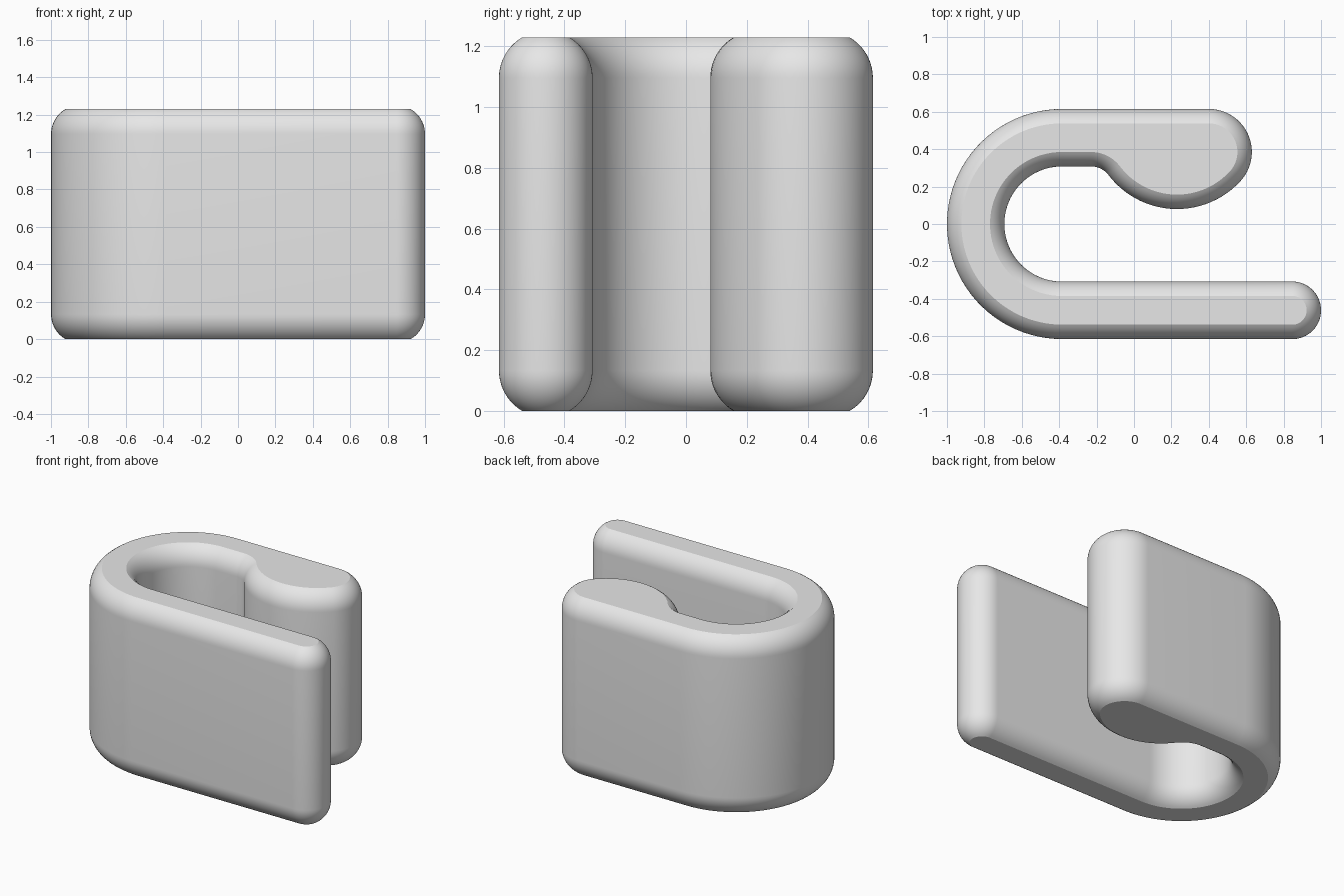
import bpy, bmesh
from math import sin, cos, pi, atan2, radians

cube = bpy.data.objects.get("Cube")
if cube:
    bpy.data.objects.remove(cube, do_unlink=True)

HEIGHT = 1.23
OUTER, INNER = 0.615, 0.308      # radii of the bend
ROUND = 0.154                    # radius of the rim rounding
BEND = (-0.385, 0)
TIP = (0.846, -0.4615)
FILLET = (-0.23, 0.19)
BULGE = (0.23, 0.54)
NOSE = (0.40, 0.385)


def direction(a, b):
    return atan2(b[1] - a[1], b[0] - a[0])


def arc(centre, radius, start, end, skip=0):
    steps = max(10, int(abs(end - start) / radians(4)))
    angles = [start + (end - start) * i / steps for i in range(skip, steps + 1)]
    return [(centre[0] + radius * cos(a), centre[1] + radius * sin(a)) for a in angles]


def outline(inset):
    """Hook outline made of tangent arcs, shrunk evenly by the inset."""
    to_fillet = direction(BULGE, FILLET)
    to_nose = direction(BULGE, NOSE)
    points = arc(TIP, ROUND - inset, -pi / 2, pi / 2)
    points += arc(BEND, INNER + inset, -pi / 2, -3 * pi / 2)
    points += arc(FILLET, 0.118 + inset, pi / 2, to_fillet + pi)
    points += arc(BULGE, 0.46 - inset, to_fillet, to_nose, 1)
    points += arc(NOSE, 0.23 - inset, to_nose, pi / 2, 1)
    points += arc(BEND, OUTER - inset, pi / 2, 3 * pi / 2)
    return points


# Levels of the rounded rim, mirrored from bottom to top
SEGMENTS = 10
rim = []
for i in range(SEGMENTS + 1):
    t = pi / 3 * (1 - i / SEGMENTS)
    rim.append((ROUND * (sin(pi / 3) - sin(t)), ROUND * (1 - cos(t))))
levels = rim + [(HEIGHT - z, inset) for z, inset in reversed(rim)]

# Loft the outline through the levels and close both ends
bm = bmesh.new()
rings = [[bm.verts.new((x, y, z)) for x, y in outline(inset)] for z, inset in levels]
for low, high in zip(rings, rings[1:]):
    for i in range(len(low)):
        j = (i + 1) % len(low)
        bm.faces.new((low[i], low[j], high[j], high[i])).smooth = True
for cap in (bm.faces.new(rings[0][::-1]), bm.faces.new(rings[-1])):
    for edge in cap.edges:
        edge.smooth = False
bmesh.ops.recalc_face_normals(bm, faces=bm.faces[:])

mesh = bpy.data.meshes.new("hook_clip")
bm.to_mesh(mesh)
bm.free()
clip = bpy.data.objects.new("hook_clip", mesh)
bpy.context.collection.objects.link(clip)

# Plain grey material
grey = bpy.data.materials.new("light_grey")
grey.use_nodes = True
colour = (0.8, 0.8, 0.8, 1)
grey.diffuse_color = colour
grey.node_tree.nodes["Principled BSDF"].inputs["Base Color"].default_value = colour
mesh.materials.append(grey)
